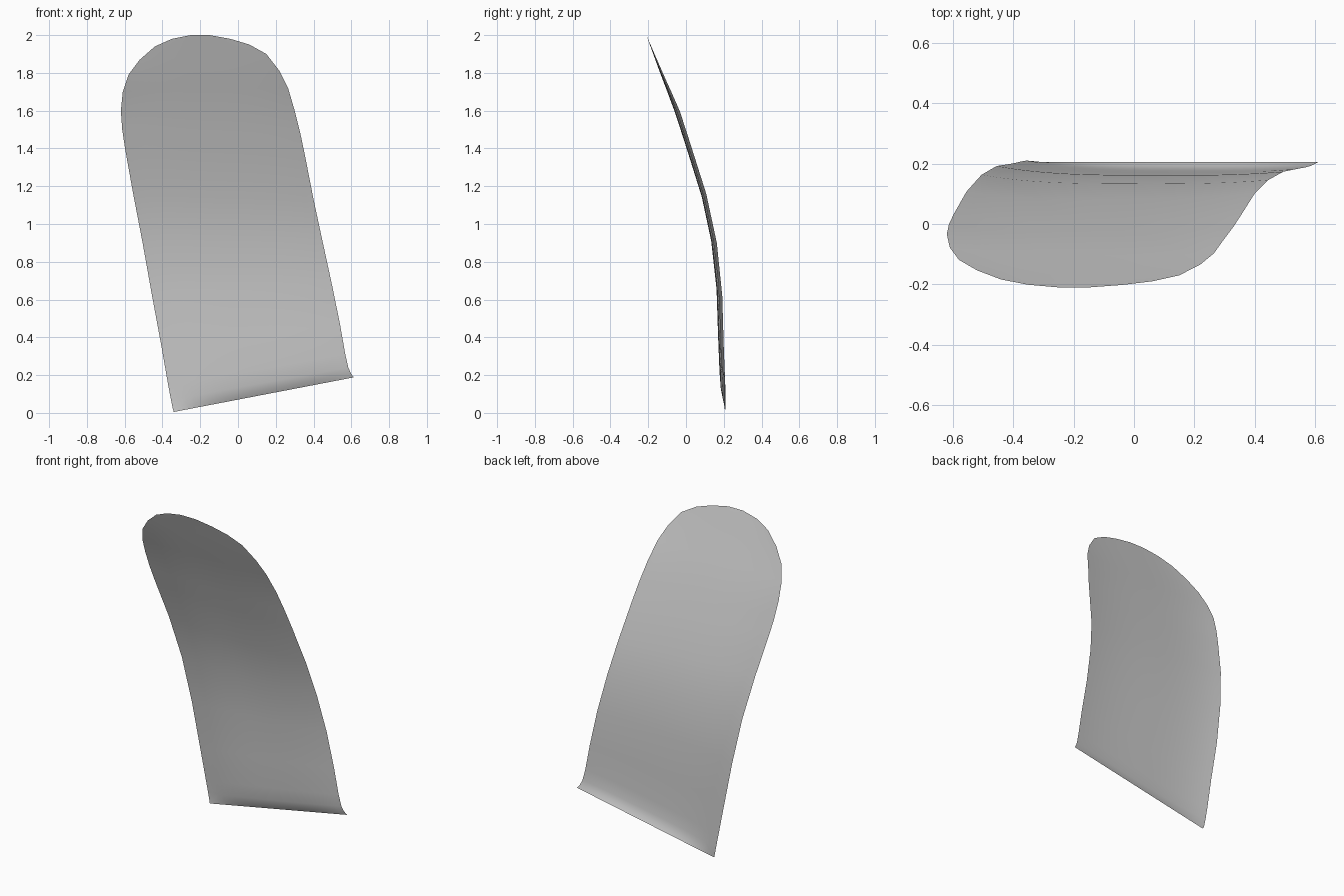
import bpy, bmesh

if "Cube" in bpy.data.objects:
    bpy.data.objects.remove(bpy.data.objects["Cube"])

# paired outline points (x, z), lip at the bottom up to the rounded tip
LEFT = [(-.34, .005), (-.347, .03), (-.355, .07), (-.37, .15), (-.405, .35), (-.455, .62),
        (-.505, .9), (-.555, 1.16), (-.598, 1.4), (-.613, 1.5), (-.62, 1.6), (-.61, 1.7),
        (-.58, 1.79), (-.52, 1.87), (-.44, 1.94), (-.35, 1.98), (-.25, 2.0)]
RIGHT = [(.613, .188), (.597, .21), (.584, .24), (.568, .31), (.54, .47), (.495, .69),
         (.445, .92), (.4, 1.13), (.355, 1.36), (.33, 1.48), (.3, 1.6), (.265, 1.72),
         (.22, 1.81), (.15, 1.9), (.06, 1.95), (-.04, 1.98), (-.15, 2.0)]
# side bend: depth y of the middle at even steps of 0.2 in z
BEND = [.185, .178, .170, .165, .149, .117, .068, .003, -.062, -.137, -.21, -.285]
LIP = [1, .45, .12]
N = 24


def spline(pts, t):
    i = max(0, min(int(t), len(pts) - 2))
    f = t - i
    b, c = pts[i], pts[i + 1]
    a = pts[i - 1] if i else 2 * b - c
    d = pts[i + 2] if i + 2 < len(pts) else 2 * c - b
    return b + .5 * f * (c - a + f * (2*a - 5*b + 4*c - d + f * (3*(b - c) + d - a)))


# curved sheet, edges slightly swept back and bottom lip flared
bm = bmesh.new()
rows = []
for r, ((lx, lz), (rx, rz)) in enumerate(zip(LEFT, RIGHT)):
    row = []
    for k in range(N + 1):
        u = k / N
        s = 2 * u - 1
        x, z = lx + (rx - lx) * u, lz + (rz - lz) * u
        y = spline(BEND, z / .2)
        fade = min(1, max(0, (2.0 - z) / .4))
        y += (.028 if s < 0 else .014) * abs(s) ** 3 * fade
        if r < len(LIP):
            y += (.206 - y) * LIP[r]
        row.append(bm.verts.new((x, y, z)))
    rows.append(row)
for a, b in zip(rows, rows[1:]):
    for k in range(N):
        bm.faces.new((a[k], a[k + 1], b[k + 1], b[k]))
for f in bm.faces:
    f.smooth = True
mesh = bpy.data.meshes.new("curved_panel")
bm.to_mesh(mesh)
bm.free()
panel = bpy.data.objects.new("curved_panel", mesh)
bpy.context.collection.objects.link(panel)
